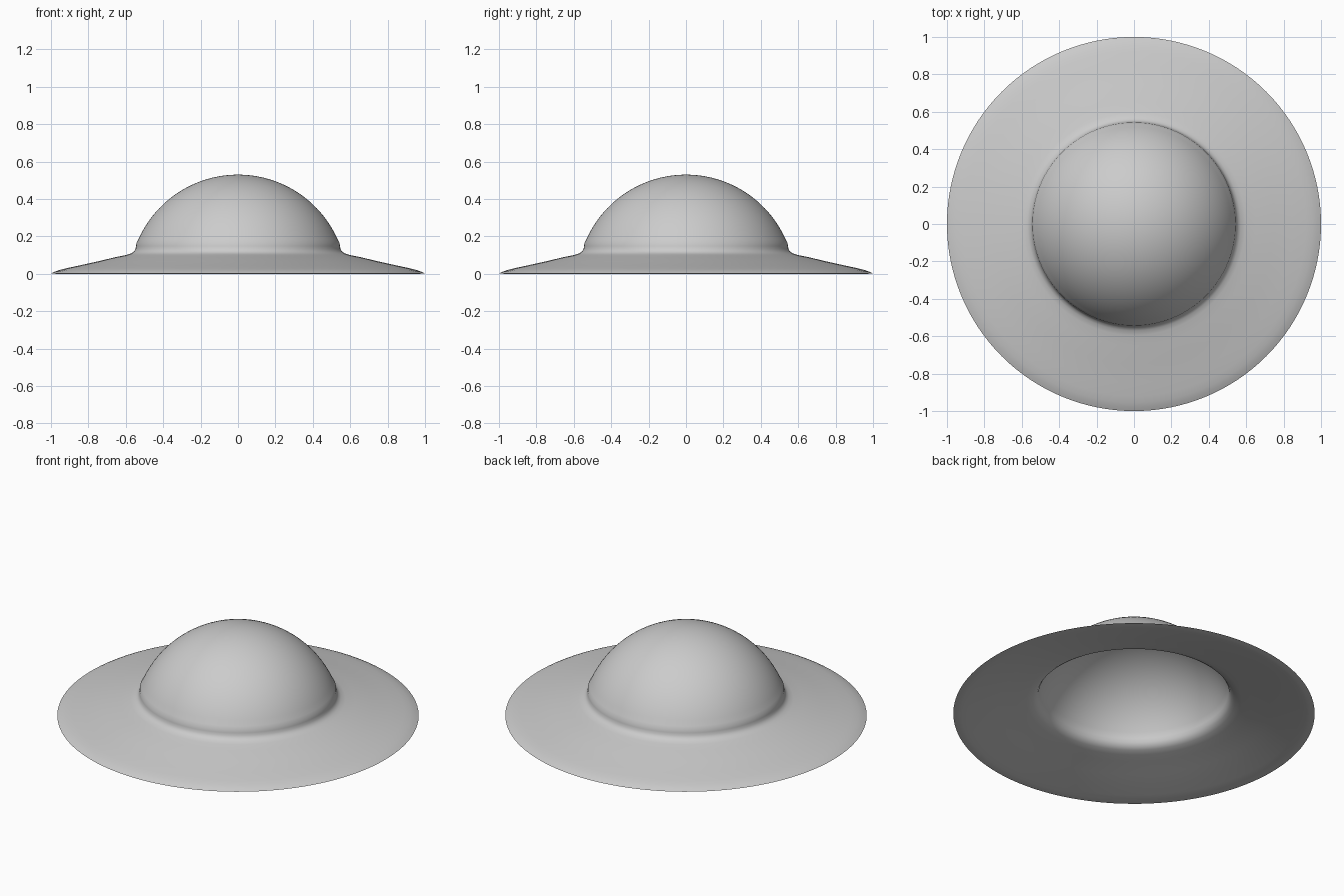
import bpy, bmesh, math

if "Cube" in bpy.data.objects:
    bpy.data.objects.remove(bpy.data.objects["Cube"])

SEG = 128

def dome(apex, radius, r_end, n=20):
    """Arc points (r, z) from the apex down to radius r_end."""
    a_end = math.asin(r_end / radius)
    return [(radius * math.sin(a_end * i / n),
             apex - radius + radius * math.cos(a_end * i / n)) for i in range(n + 1)]

def lathe(name, profile):
    """Revolve a profile that starts and ends on the z axis."""
    bm = bmesh.new()
    verts = [bm.verts.new((r, 0, z)) for r, z in profile]
    edges = [bm.edges.new(pair) for pair in zip(verts, verts[1:])]
    bmesh.ops.spin(bm, geom=verts + edges, cent=(0, 0, 0), axis=(0, 0, 1),
                   angle=math.tau, steps=SEG, use_duplicate=False)
    bmesh.ops.remove_doubles(bm, verts=bm.verts, dist=1e-5)
    bmesh.ops.recalc_face_normals(bm, faces=bm.faces)
    mesh = bpy.data.meshes.new(name)
    bm.to_mesh(mesh)
    bm.free()
    obj = bpy.data.objects.new(name, mesh)
    bpy.context.collection.objects.link(obj)
    bpy.context.view_layer.objects.active = obj
    obj.select_set(True)
    bpy.ops.object.shade_smooth_by_angle(angle=math.radians(60))
    return obj

# Crown, rounded neck and sloping brim with a turned-down rim
outer = dome(0.53, 0.583, 0.533) + [
    (0.543, 0.165), (0.545, 0.148), (0.548, 0.132), (0.556, 0.119), (0.57, 0.109),
    (0.595, 0.101), (0.65, 0.09), (0.75, 0.066), (0.85, 0.044), (0.92, 0.029),
    (0.955, 0.020), (0.98, 0.011), (1.0, 0.001)]

# Hollow underside, slightly inside the outer skin
inner = dome(0.508, 0.561, 0.512) + [
    (0.52, 0.158), (0.523, 0.143), (0.528, 0.122), (0.54, 0.103), (0.56, 0.09),
    (0.595, 0.08), (0.65, 0.069), (0.75, 0.045), (0.85, 0.023), (0.92, 0.009),
    (0.955, 0.002), (0.975, 0.0)]

lathe("hat", outer + inner[::-1])
